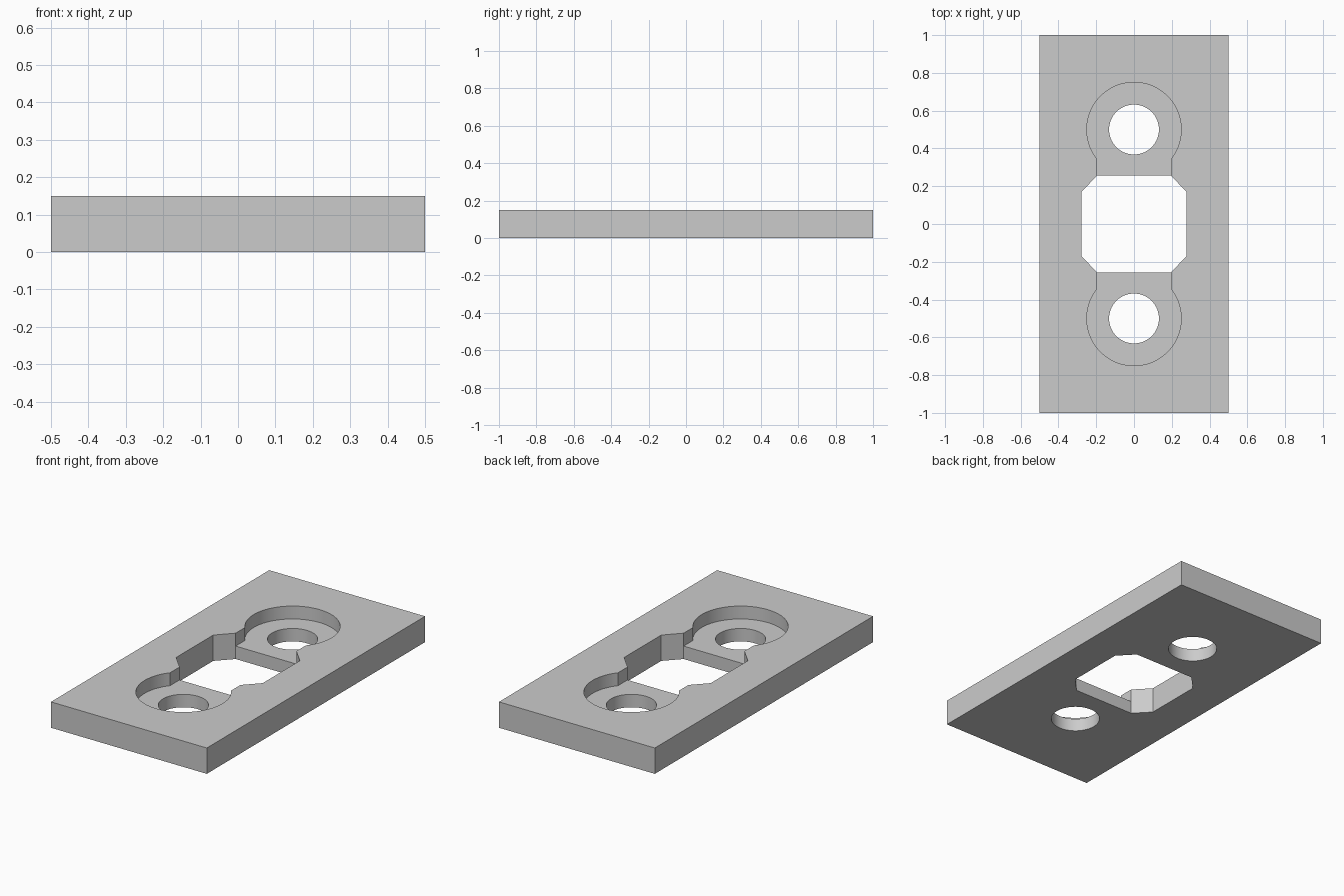
import bpy, bmesh
from math import asin, cos, sin, pi

if "Cube" in bpy.data.objects:
    bpy.data.objects.remove(bpy.data.objects["Cube"])

# Single grey material
grey = bpy.data.materials.new("plain grey")
grey.use_nodes = True
colour = (0.6, 0.6, 0.6, 1)
grey.diffuse_color = colour
grey.node_tree.nodes["Principled BSDF"].inputs["Base Color"].default_value = colour


def prism(name, outline, bottom, top, chamfer=0.0):
    """Extrude an outline upward, with an optional chamfer on the top rim."""
    bm = bmesh.new()
    face = bm.faces.new([bm.verts.new((x, y, bottom)) for x, y in outline])
    up = bmesh.ops.extrude_face_region(bm, geom=[face])["geom"]
    for v in up:
        if isinstance(v, bmesh.types.BMVert):
            v.co.z = top
    bmesh.ops.recalc_face_normals(bm, faces=bm.faces)
    if chamfer:
        rim = [e for e in bm.edges if all(v.co.z == top for v in e.verts)]
        rim = [e for e in rim if e.verts[0].co.z > bottom]
        bmesh.ops.bevel(bm, geom=rim, offset=chamfer, offset_type='OFFSET',
                        segments=1, affect='EDGES')
    mesh = bpy.data.meshes.new(name)
    bm.to_mesh(mesh)
    bm.free()
    mesh.materials.append(grey)
    obj = bpy.data.objects.new(name, mesh)
    bpy.context.collection.objects.link(obj)
    return obj


def arc(radius, centre_y, start, end, steps):
    angles = [start + (end - start) * i / steps for i in range(steps + 1)]
    return [(radius * cos(a), centre_y + radius * sin(a)) for a in angles]


# Plate with chamfered top rim
plate = prism("plate", [(-0.5, -1), (0.5, -1), (0.5, 1), (-0.5, 1)], 0, 0.15, 0.05)

# Central opening with clipped corners
w, d, cw, cd = 0.278, 0.257, 0.195, 0.17
opening = [(cw, -d), (w, -cd), (w, cd), (cw, d),
           (-cw, d), (-w, cd), (-w, -cd), (-cw, -d)]
cutters = [prism("opening_cutter", opening, -0.1, 0.3)]

# Keyhole-shaped recess and screw hole at each end
neck = asin(cw / 0.25)
for side, label in ((1, "back"), (-1, "front")):
    keyhole = arc(0.25, 0.5, neck - pi / 2, 1.5 * pi - neck, 64)
    keyhole += [(-cw, 0.2), (cw, 0.2)]
    hole = arc(0.132, 0.5, 0, 2 * pi, 64)[:-1]
    for part, outline, bottom in (("recess", keyhole, 0.075), ("hole", hole, -0.1)):
        placed = [(x, y * side) for x, y in outline]
        cutters.append(prism(f"{label}_{part}_cutter", placed, bottom, 0.3))

# Cut everything out of the plate
for cutter in cutters:
    cutter.hide_render = True
    cutter.hide_set(True)
    mod = plate.modifiers.new(cutter.name, 'BOOLEAN')
    mod.operation = 'DIFFERENCE'
    mod.solver = 'EXACT'
    mod.object = cutter

# Bake the cuts, drop the cutters and smooth the round walls
bpy.context.view_layer.update()
graph = bpy.context.evaluated_depsgraph_get()
cut_mesh = bpy.data.meshes.new_from_object(plate.evaluated_get(graph))
plate.modifiers.clear()
plate.data = cut_mesh
for cutter in cutters:
    bpy.data.objects.remove(cutter)
bpy.ops.object.select_all(action='DESELECT')
plate.select_set(True)
bpy.context.view_layer.objects.active = plate
bpy.ops.object.shade_smooth_by_angle(angle=pi / 6)
